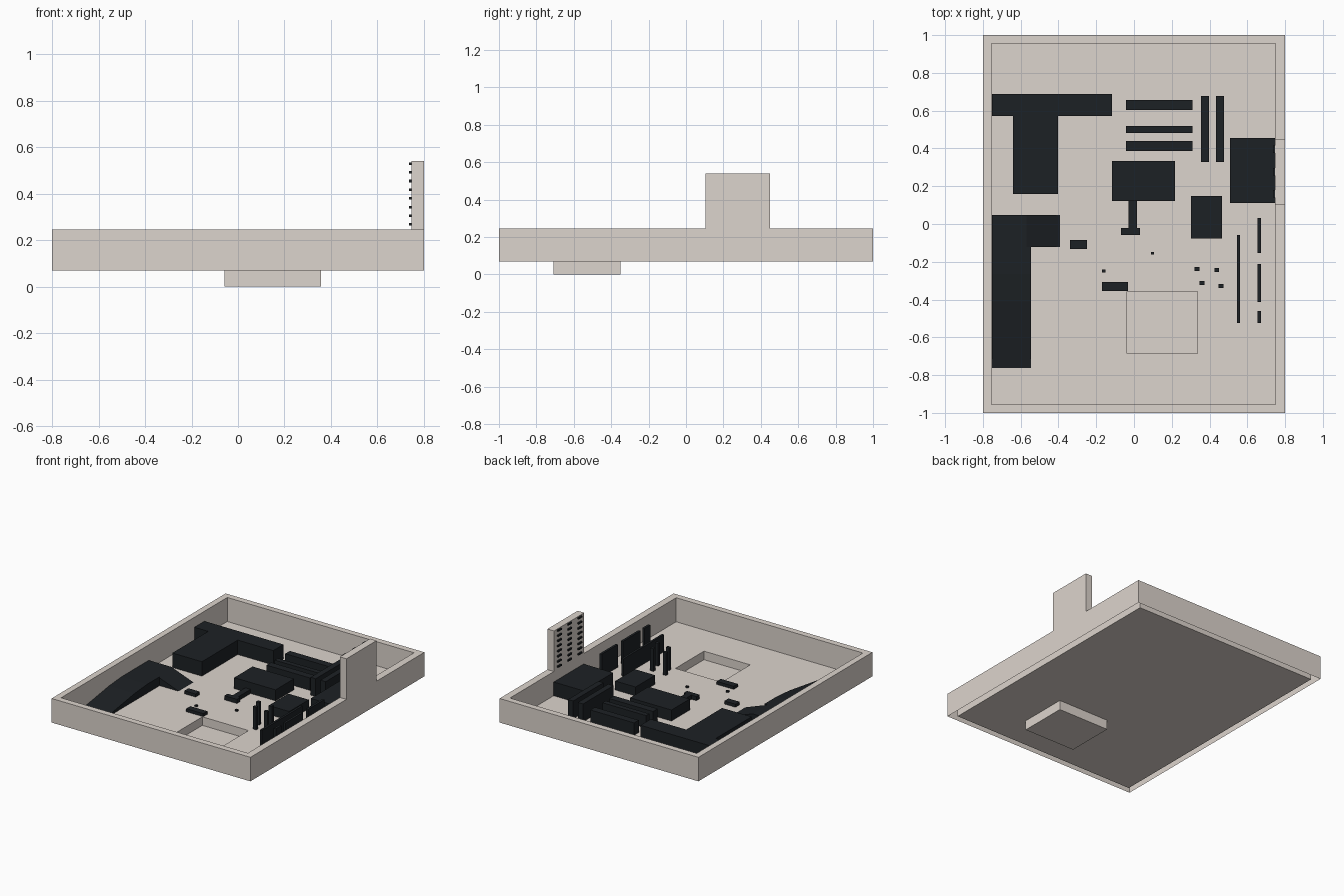
import bpy, bmesh

if "Cube" in bpy.data.objects:
    bpy.data.objects.remove(bpy.data.objects["Cube"])

def material(name, col):
    m = bpy.data.materials.new(name)
    m.diffuse_color = (*col, 1)
    m.use_nodes = True
    m.node_tree.nodes["Principled BSDF"].inputs["Base Color"].default_value = m.diffuse_color
    return m

BEIGE = material("beige", (0.72, 0.66, 0.61))
DARK = material("dark", (0.012, 0.015, 0.018))
FLOOR = 0.07

def finish(bm, name, mat, fix=True):
    if fix:
        bmesh.ops.recalc_face_normals(bm, faces=bm.faces)
    me = bpy.data.meshes.new(name)
    bm.to_mesh(me)
    bm.free()
    me.materials.append(mat)
    ob = bpy.data.objects.new(name, me)
    bpy.context.collection.objects.link(ob)
    return ob

def rings(name, loops, mat):
    """Join rectangles (x0, x1, y0, y1, z) in order, closing the last one."""
    bm = bmesh.new()
    prev = None
    for x0, x1, y0, y1, z in loops:
        cur = [bm.verts.new(p) for p in ((x0, y0, z), (x1, y0, z), (x1, y1, z), (x0, y1, z))]
        if prev:
            for i in range(4):
                j = (i + 1) % 4
                bm.faces.new((prev[i], prev[j], cur[j], cur[i]))
        prev = cur
    bm.faces.new(prev)
    return finish(bm, name, mat, False)

def box(name, x0, x1, y0, y1, h, mat=DARK, z=FLOOR + 0.001):
    bm = bmesh.new()
    bmesh.ops.create_cube(bm, size=1)
    for v in bm.verts:
        v.co = (x1 if v.co.x > 0 else x0, y1 if v.co.y > 0 else y0, z + h if v.co.z > 0 else z)
    return finish(bm, name, mat)

def prism(name, profile, axis, a, b):
    """Extrude a side profile (u, height) along x or y from a to b."""
    bm = bmesh.new()
    place = lambda u, h, t: (t, u, FLOOR + 0.001 + h) if axis == "x" else (u, t, FLOOR + 0.001 + h)
    lo = [bm.verts.new(place(u, h, a)) for u, h in profile]
    hi = [bm.verts.new(place(u, h, b)) for u, h in profile]
    bm.faces.new(lo)
    bm.faces.new(hi)
    for i in range(len(lo)):
        j = (i + 1) % len(lo)
        bm.faces.new((lo[i], lo[j], hi[j], hi[i]))
    return finish(bm, name, DARK)

# Tray: outer wall, rim, inner wall, floor and sunken pit in one shell, open under the walls
rings("tray", [(-0.8, 0.8, -1, 1, FLOOR), (-0.8, 0.8, -1, 1, 0.245),
               (-0.755, 0.748, -0.955, 0.955, 0.245), (-0.755, 0.748, -0.955, 0.955, FLOOR),
               (-0.037, 0.335, -0.685, -0.357, FLOOR), (-0.037, 0.335, -0.685, -0.357, 0.008)], BEIGE)
# Outside of the pit
rings("pit_shell", [(-0.058, 0.358, -0.708, -0.35, 0)[:4] + (FLOOR,),
                    (-0.058, 0.358, -0.708, -0.35, 0)][::-1][::-1], BEIGE).data.flip_normals()

# Tower rising from the right wall, with studs on its inner face
box("tower", 0.747, 0.8, 0.103, 0.45, 0.295, BEIGE, 0.245)
for i in range(8):
    for y in (0.395, 0.277, 0.16):
        box("tower_stud", 0.736, 0.75, y - 0.02, y + 0.02, 0.011, z=0.262 + i * 0.0374)

# T-shaped block
box("t_bar", -0.751, -0.116, 0.571, 0.688, 0.105)
box("t_stem", -0.64, -0.402, 0.159, 0.571, 0.105)

# Long bars
for y0, y1 in ((0.603, 0.656), (0.481, 0.518), (0.386, 0.439)):
    box("long_bar", -0.042, 0.31, y0, y1, 0.09)
for x0 in (0.354, 0.434):
    box("upright_bar", x0, x0 + 0.042, 0.328, 0.677, 0.13)

# Large blocks
box("tower_block", 0.508, 0.746, 0.111, 0.455, 0.1)
box("centre_block", -0.116, 0.217, 0.122, 0.333, 0.08)
box("centre_stalk", -0.028, 0.016, -0.03, 0.13, 0.03)
box("stalk_foot", -0.069, 0.032, -0.058, -0.021, 0.03)
box("side_block", 0.302, 0.466, -0.077, 0.148, 0.065)

# Sloped ramps along the left wall
prism("side_ramp", [(-0.751, 0), (-0.392, 0), (-0.57, 0.065), (-0.751, 0.065)], "y", -0.122, 0.048)
prism("front_ramp", [(-0.762, 0), (-0.122, 0), (-0.122, 0.065), (-0.265, 0.065), (-0.41, 0.053)],
      "x", -0.751, -0.545)

# Small low slabs and dots
box("low_slab", -0.339, -0.249, -0.132, -0.085, 0.022)
box("low_slab", -0.169, -0.032, -0.354, -0.307, 0.022)
for x, y in ((0.098, -0.155), (-0.16, -0.249)):
    box("dot", x - 0.009, x + 0.009, y - 0.007, y + 0.007, 0.012)

# Tall posts and thin upright panels
for x, y in ((0.333, -0.238), (0.36, -0.312), (0.438, -0.243), (0.46, -0.328)):
    box("post", x - 0.013, x + 0.013, y - 0.011, y + 0.011, 0.165)
box("long_panel", 0.545, 0.561, -0.525, -0.058, 0.125)
for y0, y1 in ((-0.153, 0.032), (-0.413, -0.212), (-0.525, -0.46)):
    box("wall_panel", 0.655, 0.672, y0, y1, 0.165)
